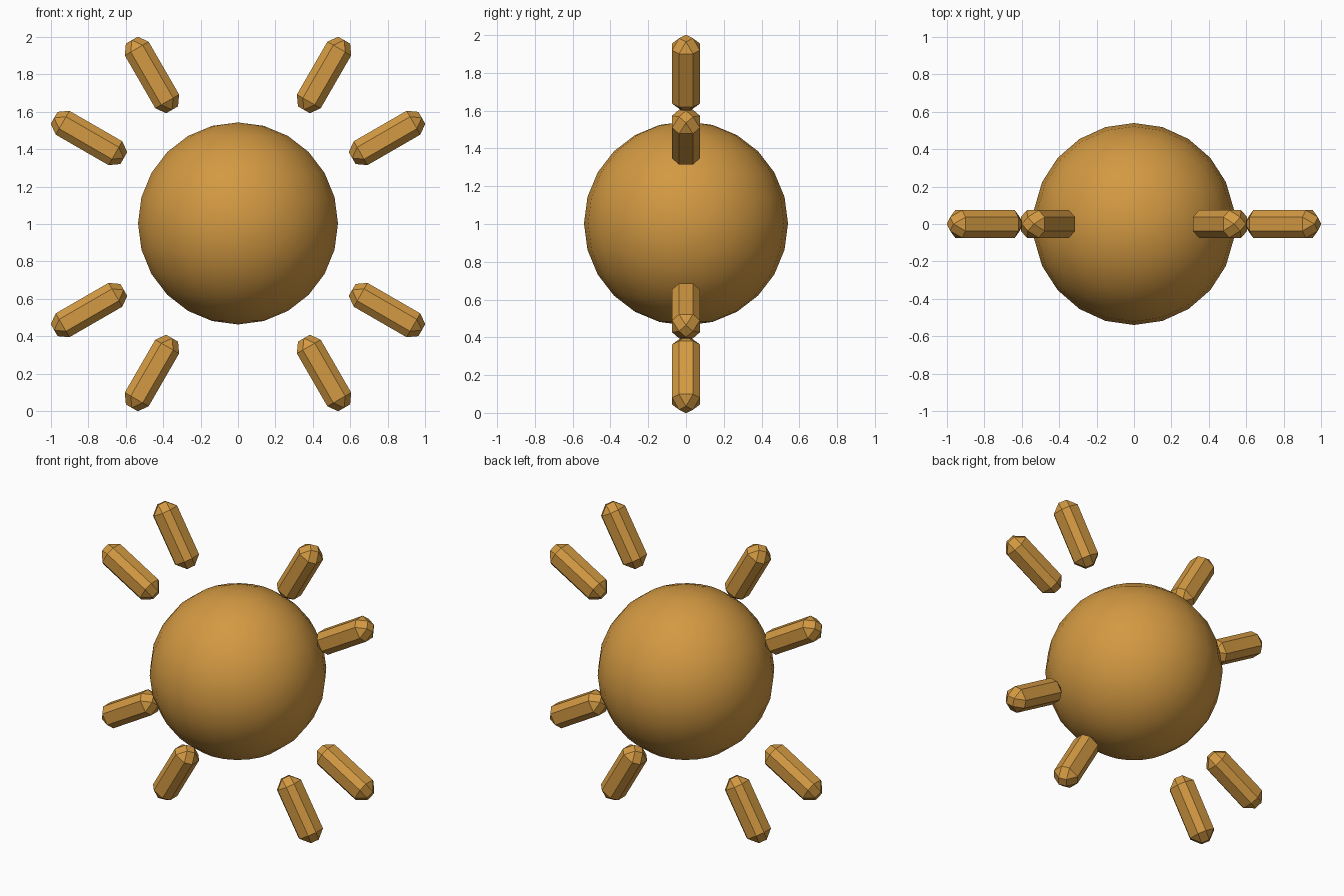
import bpy, bmesh, math
from mathutils import Matrix

cube = bpy.data.objects.get("Cube")
if cube:
    bpy.data.objects.remove(cube, do_unlink=True)

# Warm gold, shared by every part
gold = bpy.data.materials.new("warm_gold")
gold.use_nodes = True
color = (0.65, 0.32, 0.055, 1.0)
gold.diffuse_color = color
gold.node_tree.nodes["Principled BSDF"].inputs["Base Color"].default_value = color

CENTER_Z = 1.0


def add_object(name, bm, smooth=False):
    mesh = bpy.data.meshes.new(name)
    for f in bm.faces:
        f.smooth = smooth
    bm.to_mesh(mesh)
    bm.free()
    mesh.materials.append(gold)
    obj = bpy.data.objects.new(name, mesh)
    bpy.context.collection.objects.link(obj)
    return obj


# Round smooth body
bm = bmesh.new()
bmesh.ops.create_uvsphere(bm, u_segments=22, v_segments=12, radius=0.54)
body = add_object("sun_body", bm, smooth=True)
body.location.z = CENTER_Z + 0.003


# Ray: a long box stood on its edge, with every edge chamfered
def add_ray(name, degrees, side=0.156, length=0.43, chamfer=0.052, radius=0.92):
    bm = bmesh.new()
    bmesh.ops.create_cube(bm, size=1.0)
    bmesh.ops.scale(bm, vec=(side, side, length), verts=bm.verts)
    bmesh.ops.bevel(bm, geom=list(bm.edges), offset=chamfer, segments=1,
                    affect='EDGES', clamp_overlap=True)
    bmesh.ops.rotate(bm, matrix=Matrix.Rotation(math.pi / 4, 3, 'Z'), verts=bm.verts)
    ray = add_object(name, bm)
    t = math.radians(degrees)
    ray.location = (radius * math.cos(t), 0, CENTER_Z + radius * math.sin(t))
    ray.rotation_euler = (0, math.pi / 2 - t, 0)


# A pair of rays in each quarter
for quarter in range(4):
    for k, offset in enumerate((30, 60)):
        add_ray(f"ray_{quarter * 2 + k + 1}", quarter * 90 + offset)
